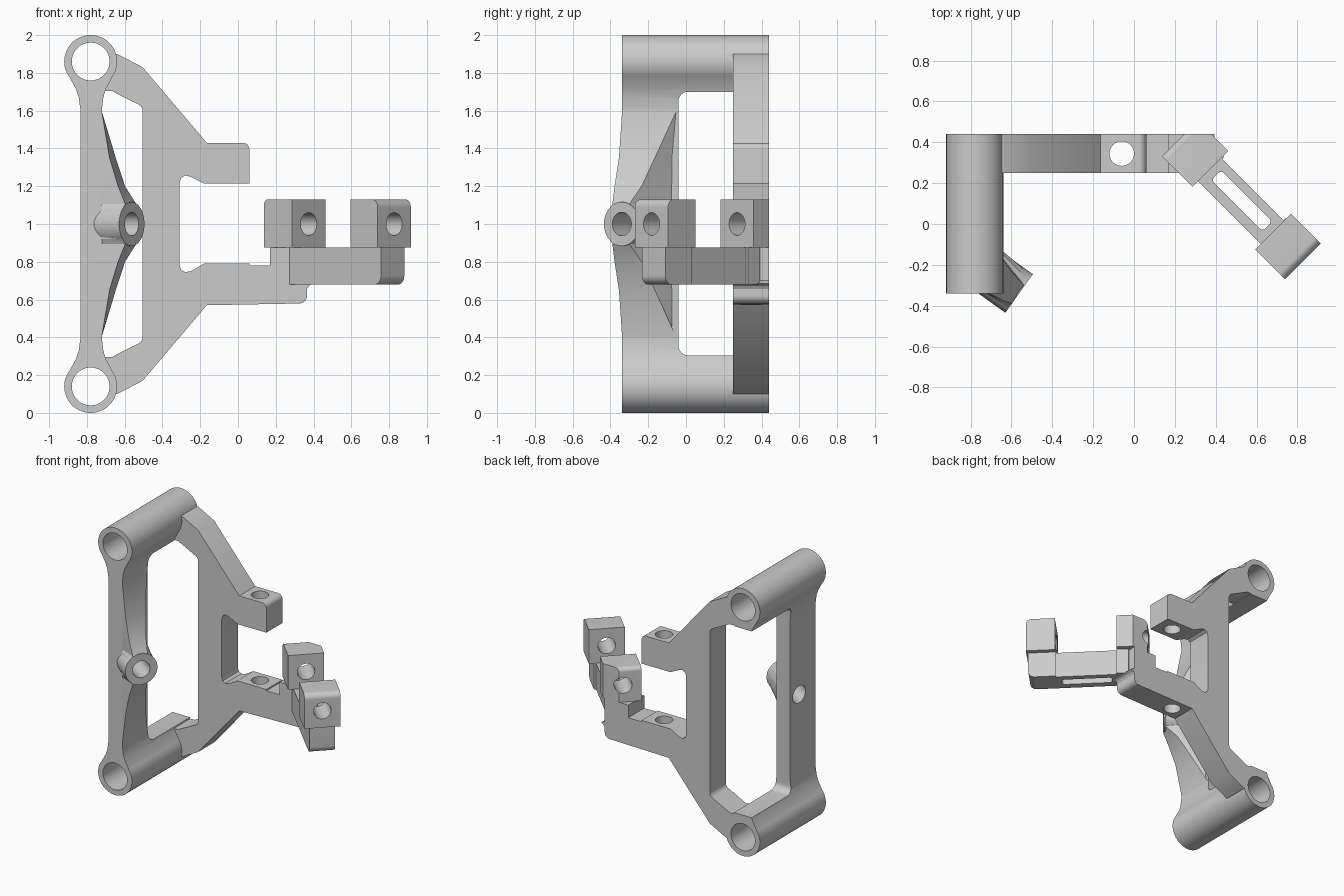
import bpy, bmesh, math
from mathutils import Vector

if "Cube" in bpy.data.objects:
    bpy.data.objects.remove(bpy.data.objects["Cube"])

S = math.sqrt(0.5)
XZ = lambda a, b, t: (a, t, b)                        # profile x,z swept along y
YZ = lambda a, b, t: (t, a, b)                        # profile y,z swept along x
UZ = lambda a, b, t: (S * (a + t), S * (t - a), b)    # angled bracket: u,z swept along v
UV = lambda a, b, t: (S * (a + b), S * (b - a), t)    # angled bracket: u,v swept along z


def rounded(pts):
    """Points are (a, b) or (a, b, radius); rounded corners become short arcs."""
    out, n = [], len(pts)
    for i, p in enumerate(pts):
        c = Vector(p[:2])
        if len(p) < 3:
            out.append(c)
            continue
        d1 = (Vector(pts[i - 1][:2]) - c).normalized()
        d2 = (Vector(pts[(i + 1) % n][:2]) - c).normalized()
        half = d1.angle(d2) / 2
        t = p[2] / math.tan(half)
        a, b = c + d1 * t, c + d2 * t
        o = c + (d1 + d2).normalized() * (p[2] / math.sin(half))
        for k in range(7):
            v = a.lerp(b, k / 6) - o
            out.append(o + v.normalized() * p[2])
    return out


def loft(name, rings):
    bm = bmesh.new()
    vs = [[bm.verts.new(p) for p in r] for r in rings]
    n = len(rings[0])
    for r0, r1 in zip(vs, vs[1:]):
        for i in range(n):
            bm.faces.new((r0[i], r0[(i + 1) % n], r1[(i + 1) % n], r1[i]))
    bm.faces.new(vs[0][::-1])
    bm.faces.new(vs[-1])
    bmesh.ops.recalc_face_normals(bm, faces=bm.faces)
    me = bpy.data.meshes.new(name)
    bm.to_mesh(me)
    bm.free()
    ob = bpy.data.objects.new(name, me)
    bpy.context.collection.objects.link(ob)
    return ob


def prism(name, pts, lo, hi, fn):
    pts = rounded(pts)
    return loft(name, [[fn(p[0], p[1], t) for p in pts] for t in (lo, hi)])


def rod(name, p0, p1, r, n=48):
    p0, p1 = Vector(p0), Vector(p1)
    q = (p1 - p0).to_track_quat('Z', 'Y')
    circle = [q @ Vector((r * math.cos(k * math.tau / n), r * math.sin(k * math.tau / n), 0)) for k in range(n)]
    return loft(name, [[p + c for c in circle] for p in (p0, p1)])


def rect(a0, a1, b0, b1, r=None):
    pts = [(a0, b0), (a1, b0), (a1, b1), (a0, b1)]
    return [p + (r,) for p in pts] if r else pts


def combine(base, others, op):
    for o in others:
        m = base.modifiers.new(op, 'BOOLEAN')
        m.operation, m.solver, m.object = op, 'EXACT', o
        bpy.context.view_layer.objects.active = base
        bpy.ops.object.modifier_apply(modifier=m.name)
        bpy.data.objects.remove(o)


# Hinge spine: flared strip between two tubes, opened up behind y = -0.04
right = [(-0.655, 1.80), (-0.678, 1.755), (-0.70, 1.715), (-0.713, 1.67), (-0.72, 1.61)]
left = [(-0.835, 1.61), (-0.843, 1.67), (-0.858, 1.715), (-0.88, 1.755), (-0.905, 1.80)]
flip = lambda pts: [(x, 2 - z) for x, z in reversed(pts)]
arm = prism("suspension_bracket", right + flip(right) + flip(left) + left, -0.34, 0.44, XZ)
tubes = [rod("hinge_tube", (-0.78, -0.34, z), (-0.78, 0.44, z), 0.14, 64) for z in (0.14, 1.86)]
combine(arm, tubes, 'UNION')
opening = prism("opening", [(-0.04, 0.305, 0.05), (0.7, 0.305), (0.7, 1.70), (-0.04, 1.70, 0.05)], -1.1, -0.4, YZ)
combine(arm, [opening], 'DIFFERENCE')

# Angled boss with tapering fairings
face = Vector((-0.5625, -0.34, 1.0))
axis = Vector((0.815, -0.58, 0)).normalized()
boss = rod("boss", face - axis * 0.22, face, 0.116)
sections = [(0.60, -0.722, -0.338, -0.722, -0.05), (0.35, -0.68, -0.355, -0.647, -0.165),
            (0.20, -0.635, -0.378, -0.598, -0.235), (0.105, -0.597, -0.39, -0.538, -0.30),
            (0.08, -0.612, -0.407, -0.516, -0.273), (0.04, -0.625, -0.427, -0.502, -0.253)]
sections += [(-d, *p) for d, *p in reversed(sections)]
fairing = loft("fairing", [[(-0.74, -0.33, 1 + d), (bx, by, 1 + d), (cx, cy, 1 + d), (-0.74, -0.05, 1 + d)]
                           for d, bx, by, cx, cy in sections])
combine(arm, [fairing, boss], 'UNION')

# Flat rear plate with upper and lower lugs
inner = [(-0.70, 1.77), (-0.72, 1.705), (-0.67, 1.705), (-0.505, 1.622, 0.04)]
outer = [(-0.165, 1.43), (-0.505, 1.83), (-0.61, 1.885), (-0.64, 1.90), (-0.67, 1.90)]
mir = lambda pts: [(p[0], 2 - p[1], *p[2:]) for p in reversed(pts)]
plate = prism("rear_plate", inner + mir(inner) + mir(outer) + [
    (0.365, 0.58, 0.04), (0.365, 0.655), (0.375, 0.672), (0.395, 0.685), (0.365, 0.70),
    (0.365, 0.875), (0.17, 0.875), (0.17, 0.78), (0.06, 0.78), (0.06, 0.79), (-0.18, 0.79),
    (-0.25, 0.75), (-0.28, 0.745), (-0.302, 0.757), (-0.31, 0.785), (-0.31, 1.215),
    (-0.302, 1.243), (-0.28, 1.257), (-0.25, 1.25), (-0.18, 1.215), (0.06, 1.215), (0.06, 1.43, 0.035)]
    + outer, 0.25, 0.44, XZ)

# Angled clamp bracket: slotted bar with two blocks
bar = prism("bracket_bar", [(-0.01, 0.68), (0.70, 0.68, 0.045), (0.70, 0.885), (-0.01, 0.885)], 0.37, 0.545, UZ)
trim = prism("bar_trim", rect(0.08, 0.505, 0.53, 0.7), 0.5, 1.0, UV)
lower = prism("bar_top_trim", rect(0.0738, 0.509, 0.875, 1.0), 0.2, 0.7, UZ)
slot = prism("slot", rect(0.115, 0.47, 0.42, 0.488, 0.02), 0.5, 1.0, UV)
combine(bar, [trim, lower, slot], 'DIFFERENCE')
near = prism("near_clamp", [(-0.138, 0.875), (0.074, 0.875), (0.074, 1.13), (-0.138, 1.13, 0.03)], 0.332, 0.58, UZ)
far = prism("far_clamp", [(0.509, 0.875), (0.714, 0.875), (0.714, 1.13, 0.04), (0.509, 1.13)], 0.332, 0.58, UZ)
combine(near, [prism("flush_trim", rect(0.44, 0.8, 0.5, 1.5), -0.2, 1, YZ)], 'DIFFERENCE')
combine(bar, [near, far], 'UNION')
combine(arm, [plate, bar], 'UNION')

# Bores: two hinges, the boss, the vertical lug pin and the clamp pin
bores = [rod("hinge_bore", (-0.78, -0.6, z), (-0.78, 0.6, z), 0.1) for z in (0.14, 1.86)]
bores += [rod("boss_bore", face - axis * 0.45, face + axis * 0.1, 0.062),
          rod("lug_bore", (-0.06, 0.345, 0.4), (-0.06, 0.345, 1.6), 0.06),
          rod("clamp_bore", UZ(-0.16, 1.0, 0.456), UZ(0.9, 1.0, 0.456), 0.06)]
combine(arm, bores, 'DIFFERENCE')

bpy.ops.object.select_all(action='DESELECT')
arm.select_set(True)
bpy.context.view_layer.objects.active = arm
bpy.ops.object.shade_smooth_by_angle(angle=math.radians(25))
